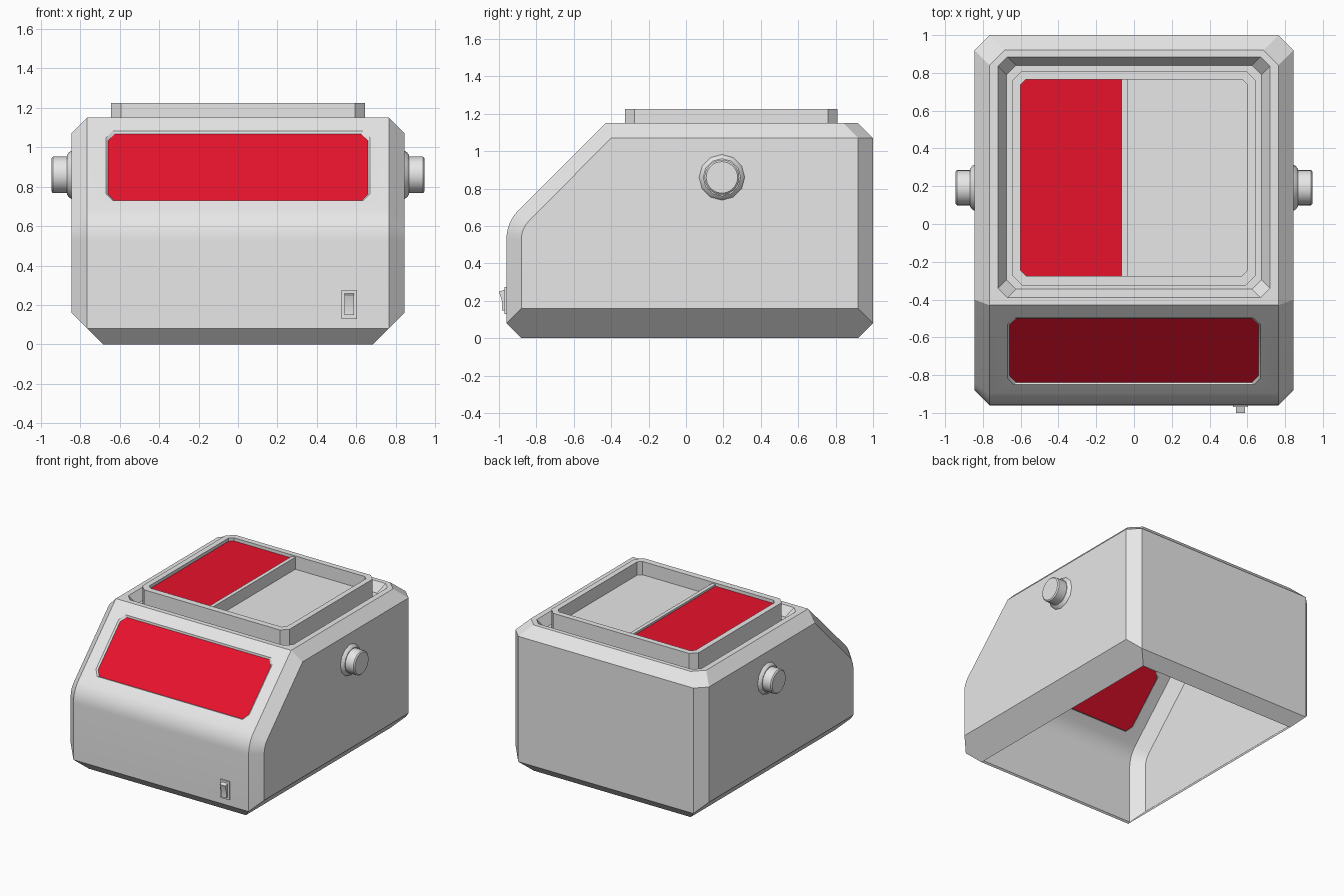
import bpy, bmesh, math

if "Cube" in bpy.data.objects:
    bpy.data.objects.remove(bpy.data.objects["Cube"])


def material(name, rgb):
    m = bpy.data.materials.new(name)
    m.diffuse_color = (*rgb, 1.0)
    m.use_nodes = True
    m.node_tree.nodes["Principled BSDF"].inputs["Base Color"].default_value = m.diffuse_color
    return m


GREY = material("light grey", (0.8, 0.8, 0.8))
RED = material("signal red", (0.8, 0.006, 0.025))


class Part:
    """Collects faces by corner position; shared corners become shared vertices."""

    def __init__(self):
        self.bm, self.cache = bmesh.new(), {}

    def face(self, pts, mat=0):
        verts = []
        for p in pts:
            key = tuple(round(c, 4) for c in p)
            if key not in self.cache:
                self.cache[key] = self.bm.verts.new(key)
            if self.cache[key] not in verts:
                verts.append(self.cache[key])
        if len(verts) > 2:
            self.bm.faces.new(verts).material_index = mat

    def band(self, a, b):
        """Join two closed loops of equal length."""
        for i in range(len(a)):
            j = (i + 1) % len(a)
            self.face([a[i], a[j], b[j], b[i]])

    def prism(self, a, b):
        self.band(a, b)
        self.face(a)
        self.face(b)

    def finish(self, name, mats):
        bmesh.ops.recalc_face_normals(self.bm, faces=self.bm.faces[:])
        mesh = bpy.data.meshes.new(name)
        self.bm.to_mesh(mesh)
        self.bm.free()
        for m in mats:
            mesh.materials.append(m)
        ob = bpy.data.objects.new(name, mesh)
        bpy.context.collection.objects.link(ob)
        bpy.ops.object.select_all(action='DESELECT')
        ob.select_set(True)
        bpy.context.view_layer.objects.active = ob
        bpy.ops.object.shade_smooth_by_angle(angle=math.radians(29))
        return ob


def octagon(x0, x1, y0, y1, c):
    """Rectangle with cut corners, two points per corner."""
    return [(x0, y0 + c), (x0 + c, y0), (x1 - c, y0), (x1, y0 + c),
            (x1, y1 - c), (x1 - c, y1), (x0 + c, y1), (x0, y1 - c)]


def at_z(pts, z):
    return [(x, y, z) for x, y in pts]


def rect(x0, x1, y0, y1):
    return [(x0, y0), (x1, y0), (x1, y1), (x0, y1)]


def front_profile(r, start, end):
    """Front outline (y, z): upright, rounded bend, 45 degree slope."""
    arc = [(-0.743 - r * math.cos(a), 0.53 + r * math.sin(a))
           for a in (math.radians(45) * i / 6 for i in range(7))]
    return [start] + arc + [end]


# Body: open-bottomed shell with chamfered edges
body = Part()
X0, X1, X2 = 0.685, 0.765, 0.845
outer = front_profile(0.217, (-0.96, 0.08), (-0.43, 1.15))
inner = front_profile(0.137, (-0.88, 0.16), (-0.40, 1.07))

for s in (-1, 1):
    a, b, c = s * X0, s * X1, s * X2
    O = [(b, *p) for p in outer]
    S = [(c, *p) for p in inner]
    for i in range(len(O) - 1):
        body.face([O[i], O[i + 1], S[i + 1], S[i]])
    top_r, mid_r = (c, 0.92, 1.07), (c, 0.92, 0.16)
    body.face(S + [top_r, mid_r])                                        # side
    body.face([O[-1], (b, 0.84, 1.15), top_r, S[-1]])                    # top chamfer
    body.face([(b, 0.84, 1.15), (a, 0.92, 1.15), (b, 1, 1.07), top_r])   # top corner
    body.face([(b, 1, 1.07), (b, 1, 0.08), mid_r, top_r])                # rear upright
    body.face([S[0], mid_r, (a, 0.92, 0), (a, -0.88, 0)])                # bottom chamfer
    body.face([S[0], O[0], (a, -0.88, 0)])
    body.face([mid_r, (b, 1, 0.08), (a, 0.92, 0)])


def across(xa, ya, za, xb, yb, zb):
    body.face([(-xa, ya, za), (xa, ya, za), (xb, yb, zb), (-xb, yb, zb)])


for p, q in zip(outer[:-2], outer[1:-1]):
    across(X1, *p, X1, *q)                       # front and bend
across(X1, 1, 0.08, X1, 1, 1.07)                 # back
across(X1, 1, 1.07, X0, 0.92, 1.15)              # back top chamfer
across(X1, -0.96, 0.08, X0, -0.88, 0)            # front bottom chamfer
across(X1, 1, 0.08, X0, 0.92, 0)                 # back bottom chamfer

# Sloped front with a shallow inset red panel
lo, hi = outer[-2], outer[-1]
corners = [(-X1, *lo), (X1, *lo), (X1, *hi), (-X1, *hi)]
frame = [(x, z - 1.58, z) for x, z in octagon(-0.67, 0.67, 0.73, 1.083, 0.035)]
panel = [(x, z - 1.565, z) for x, z in octagon(-0.658, 0.658, 0.727, 1.066, 0.033)]
body.band([p for p in corners for _ in (0, 1)], frame)
body.band(frame, panel)
body.face(panel, 1)

# Top with a sloped recess around the tray
top = [(-X1, -0.43)] * 2 + [(X1, -0.43)] * 2 + [(X1, 0.84), (X0, 0.92), (-X0, 0.92), (-X1, 0.84)]
rim = at_z(octagon(-0.72, 0.72, -0.39, 0.885, 0.05), 1.15)
pit = at_z(octagon(-0.675, 0.675, -0.345, 0.84, 0.05), 1.08)
body.band(at_z(top, 1.15), rim)
body.band(rim, pit)
body.face(pit)
body.finish("body", [GREY, RED])

# Tray: raised frame with a sunken floor
tray = Part()
wall = octagon(-0.643, 0.643, -0.325, 0.81, 0.05)
hole = octagon(-0.6, 0.6, -0.275, 0.765, 0.028)
tray.band(at_z(wall, 1.08), at_z(wall, 1.225))
tray.band(at_z(wall, 1.225), at_z(hole, 1.225))
tray.band(at_z(hole, 1.225), at_z(hole, 1.12))
tray.face(at_z(hole, 1.12))
tray.finish("tray", [GREY])

divider = Part()
bar = rect(-0.065, -0.035, -0.275, 0.765)
divider.prism(at_z(bar, 1.12), at_z(bar, 1.215))
divider.finish("tray_divider", [GREY])

# Red plate filling the left part of the tray
plate = Part()
shape = [hole[0], hole[1], (-0.065, -0.275), (-0.065, 0.765), hole[6], hole[7]]
plate.prism(at_z(shape, 1.192), at_z(shape, 1.2))
plate.finish("tray_plate", [RED])


# Side knobs: a collar and a round button, turned about the x axis
def lathe(name, side, profile, n):
    part = Part()
    rings = [[(side * x, 0.192 + r * math.cos(2 * math.pi * k / n),
               0.86 + r * math.sin(2 * math.pi * k / n)) for k in range(n)]
             for x, r in profile]
    for p, q in zip(rings, rings[1:]):
        part.band(p, q)
    part.face(rings[-1])
    part.finish(name, [GREY])


for side, label in ((-1, "left"), (1, "right")):
    lathe(label + "_knob_collar", side, [(0.845, 0.122), (0.856, 0.115), (0.868, 0.1)], 12)
    lathe(label + "_knob", side, [(0.86, 0.093), (0.938, 0.093), (0.946, 0.084)], 32)

# Power switch: backing plate and tilted rocker
switch = Part()
back = rect(0.524, 0.604, 0.13, 0.275)
switch.prism([(x, -0.96, z) for x, z in back], [(x, -0.97, z) for x, z in back])
switch.finish("switch_plate", [GREY])

rocker = Part()
side = [(-0.965, 0.148), (-0.985, 0.148), (-0.983, 0.195), (-1.0, 0.25), (-0.965, 0.26)]
rocker.prism([(0.54, *p) for p in side], [(0.588, *p) for p in side])
rocker.finish("switch_rocker", [GREY])
